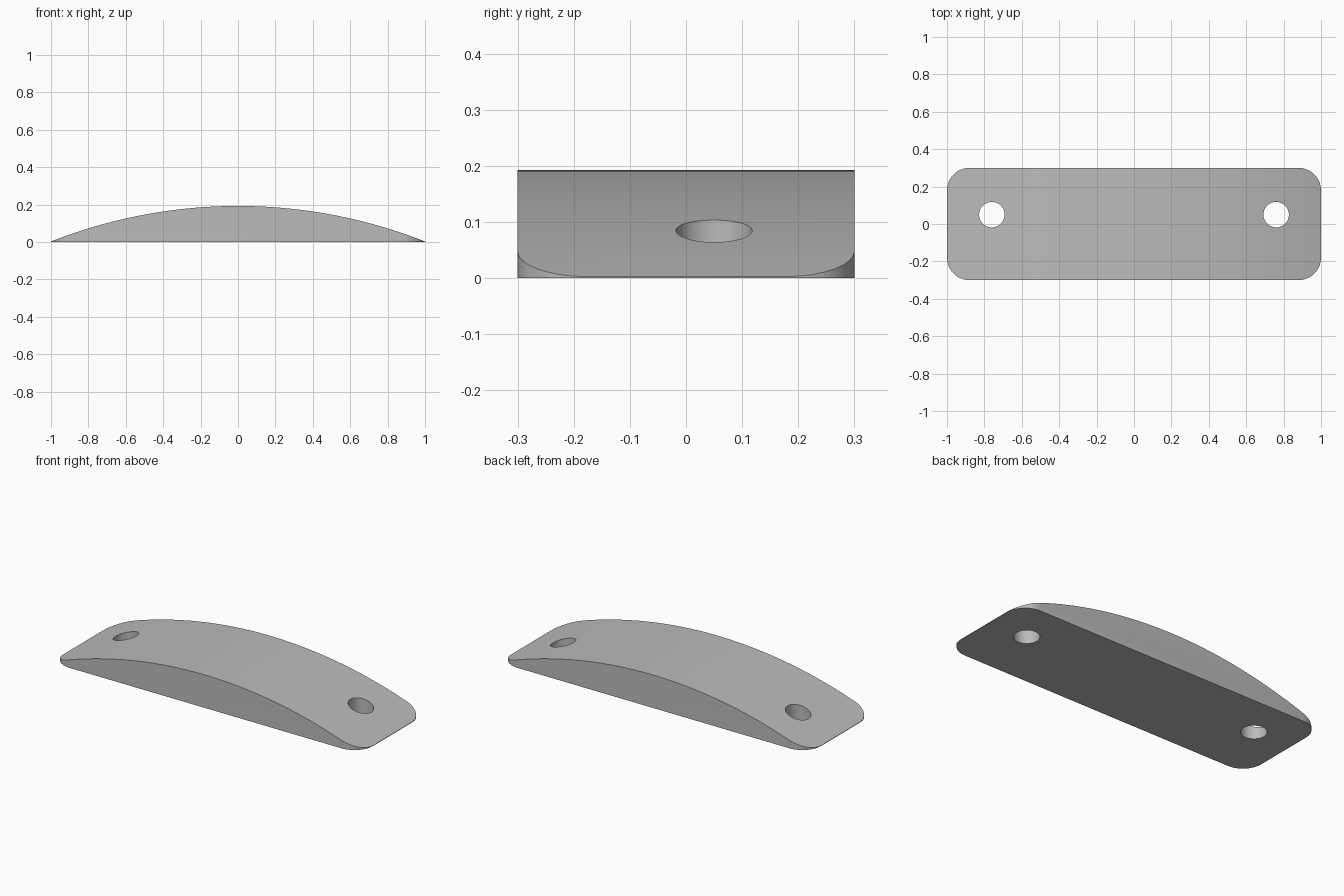
import bpy
import bmesh
import math

cube = bpy.data.objects.get("Cube")
if cube:
    bpy.data.objects.remove(cube, do_unlink=True)

HALF_LENGTH, HALF_WIDTH, HEIGHT, LIP = 1.0, 0.3, 0.193, 0.003
CORNER, CORNER_STEPS = 0.12, 8
HOLE_X, HOLE_Y, HOLE_RADIUS = 0.76, 0.05, 0.068

# Radius of the crown arc that rises from the end lips to the middle
rise = HEIGHT - LIP
CROWN_RADIUS = (HALF_LENGTH ** 2 + rise ** 2) / (2 * rise)

grey = bpy.data.materials.new("plain grey")
grey.use_nodes = True
colour = (0.5, 0.5, 0.5, 1)
grey.diffuse_color = colour
grey.node_tree.nodes["Principled BSDF"].inputs["Base Color"].default_value = colour


def rounded_block(name):
    """Upright block with rounded plan corners."""
    bm = bmesh.new()
    verts = []
    for quarter, (sx, sy) in enumerate([(1, 1), (-1, 1), (-1, -1), (1, -1)]):
        for step in range(CORNER_STEPS + 1):
            a = (quarter + step / CORNER_STEPS) * math.pi / 2
            x = sx * (HALF_LENGTH - CORNER) + CORNER * math.cos(a)
            y = sy * (HALF_WIDTH - CORNER) + CORNER * math.sin(a)
            verts.append(bm.verts.new((x, y, 0)))
    base = bm.faces.new(verts)
    top = bmesh.ops.extrude_face_region(bm, geom=[base])["geom"]
    bmesh.ops.translate(bm, vec=(0, 0, HEIGHT * 2),
                        verts=[v for v in top if isinstance(v, bmesh.types.BMVert)])
    bmesh.ops.recalc_face_normals(bm, faces=bm.faces)
    mesh = bpy.data.meshes.new(name)
    bm.to_mesh(mesh)
    bm.free()
    obj = bpy.data.objects.new(name, mesh)
    bpy.context.collection.objects.link(obj)
    return obj


def cylinder(name, radius, depth, sides, location, rotation=(0, 0, 0)):
    bpy.ops.mesh.primitive_cylinder_add(vertices=sides, radius=radius, depth=depth,
                                        location=location, rotation=rotation)
    obj = bpy.context.object
    obj.name = name
    obj.hide_render = True
    return obj


def cut(target, cutter, operation):
    """Apply a boolean, then remove its cutter."""
    mod = target.modifiers.new(cutter.name, "BOOLEAN")
    mod.operation, mod.object, mod.solver = operation, cutter, "EXACT"
    bpy.ops.object.select_all(action="DESELECT")
    target.select_set(True)
    bpy.context.view_layer.objects.active = target
    bpy.ops.object.modifier_apply(modifier=mod.name)
    bpy.data.objects.remove(cutter, do_unlink=True)


# Arched plate: rounded block trimmed by a wide cylinder lying along y
plate = rounded_block("arched_plate")
crown = cylinder("crown_cutter", CROWN_RADIUS, 2, 256,
                 (0, 0, HEIGHT - CROWN_RADIUS), (math.pi / 2, 0, 0))
cut(plate, crown, "INTERSECT")

# Two screw holes, one near each end
for side in (-1, 1):
    drill = cylinder("hole_cutter", HOLE_RADIUS, 1, 48, (side * HOLE_X, HOLE_Y, 0))
    cut(plate, drill, "DIFFERENCE")

plate.data.materials.clear()
plate.data.materials.append(grey)
plate.select_set(True)
bpy.context.view_layer.objects.active = plate
bpy.ops.object.shade_smooth_by_angle(angle=math.radians(30))
